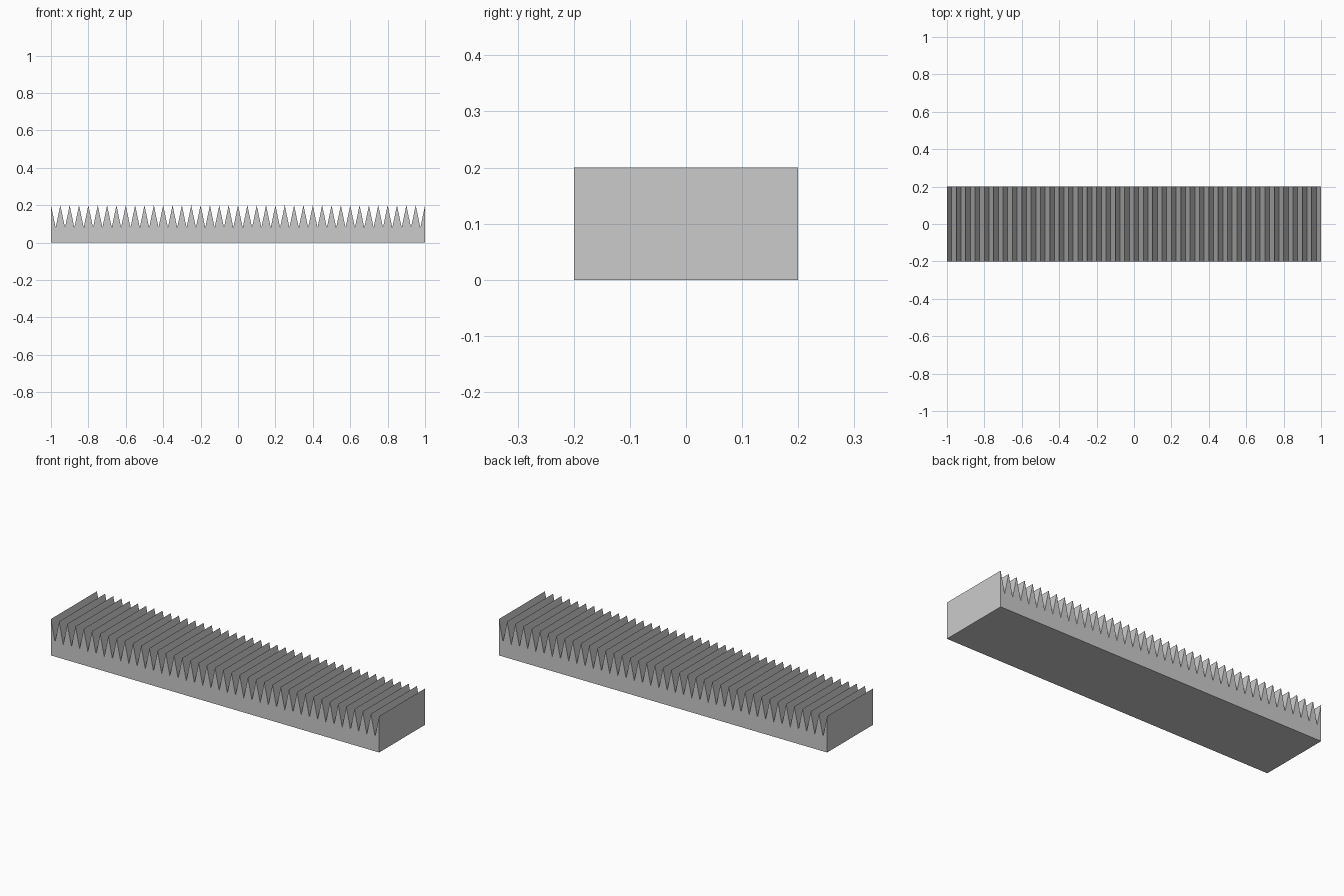
import bpy, bmesh

if "Cube" in bpy.data.objects:
    bpy.data.objects.remove(bpy.data.objects["Cube"])

LENGTH, HALF_DEPTH = 2.0, 0.2
TEETH, VALLEY, PEAK = 40, 0.08, 0.2

# Side profile: flat base with a zigzag top, ending on a half tooth at each end
step = LENGTH / (2 * TEETH)
profile = [(-1.0, 0.0), (1.0, 0.0)]
for i in range(2 * TEETH, -1, -1):
    profile.append((-1.0 + i * step, VALLEY if i % 2 else PEAK))

# Extrude the profile through the depth
bm = bmesh.new()
front = bm.faces.new([bm.verts.new((x, -HALF_DEPTH, z)) for x, z in profile])
result = bmesh.ops.extrude_face_region(bm, geom=[front], use_keep_orig=True)
back = [v for v in result["geom"] if isinstance(v, bmesh.types.BMVert)]
bmesh.ops.translate(bm, verts=back, vec=(0, 2 * HALF_DEPTH, 0))
bmesh.ops.recalc_face_normals(bm, faces=bm.faces)

mesh = bpy.data.meshes.new("toothed_bar")
bm.to_mesh(mesh)
bm.free()
bar = bpy.data.objects.new("toothed_bar", mesh)
bpy.context.collection.objects.link(bar)
